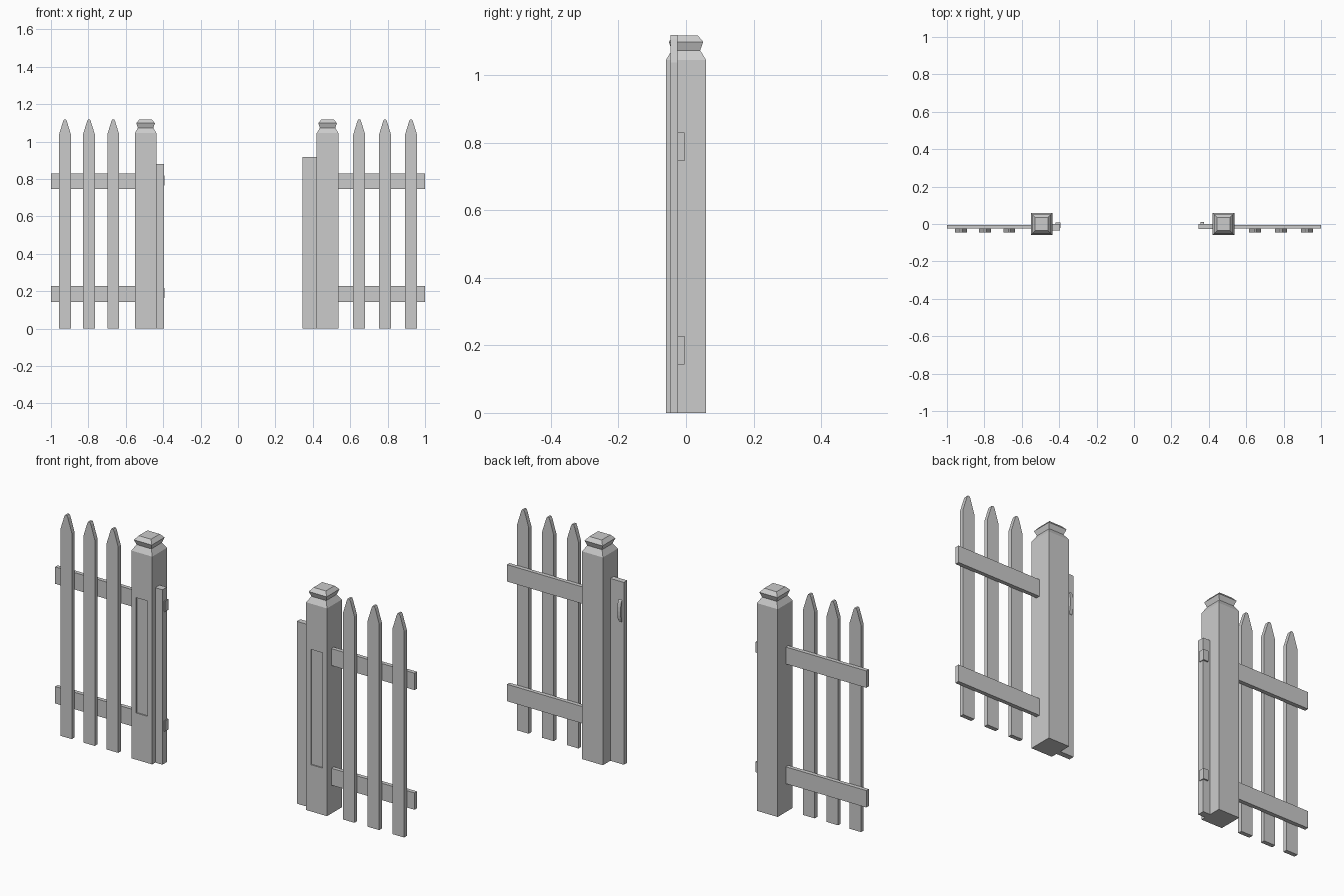
import bpy, bmesh
from math import sin, cos, pi

if "Cube" in bpy.data.objects:
    bpy.data.objects.remove(bpy.data.objects["Cube"])


def finish(name, bm):
    bmesh.ops.recalc_face_normals(bm, faces=bm.faces[:])
    me = bpy.data.meshes.new(name)
    bm.to_mesh(me)
    bm.free()
    ob = bpy.data.objects.new(name, me)
    bpy.context.collection.objects.link(ob)
    return ob


def prism(name, pts, d, lo, hi):
    """Extrude a closed profile from lo to hi; d maps (u, v, w) to xyz."""
    bm = bmesh.new()
    a = [bm.verts.new(d(u, v, lo)) for u, v in pts]
    b = [bm.verts.new(d(u, v, hi)) for u, v in pts]
    n = len(pts)
    bm.faces.new(a)
    bm.faces.new(b[::-1])
    for i in range(n):
        bm.faces.new((a[i], a[(i + 1) % n], b[(i + 1) % n], b[i]))
    return finish(name, bm)


def box(name, x0, x1, y0, y1, z0, z1):
    return prism(name, [(x0, z0), (x1, z0), (x1, z1), (x0, z1)],
                 lambda u, v, w: (u, w, v), y0, y1)


def post(name, cx):
    # stacked square sections: body, neck, flared cap, flat top
    bm = bmesh.new()
    rings = []
    for h, z in ((.058, 0), (.058, 1.045), (.041, 1.073), (.05, 1.098), (.034, 1.117)):
        rings.append([bm.verts.new((cx + sx * h, sy * h * 1.02, z))
                      for sx, sy in ((-1, -1), (1, -1), (1, 1), (-1, 1))])
    bm.faces.new(rings[0])
    bm.faces.new(rings[-1])
    front = None
    for k in range(len(rings) - 1):
        for i in range(4):
            j = (i + 1) % 4
            f = bm.faces.new((rings[k][i], rings[k][j], rings[k + 1][j], rings[k + 1][i]))
            if k == 0 and i == 0:
                front = f
    # recessed front panel
    bmesh.ops.inset_individual(bm, faces=[front], thickness=.01)
    for v in front.verts:
        v.co.x = cx + (.032 if v.co.x > cx else -.032)
        v.co.z = .815 if v.co.z > .5 else .235
    inner = bmesh.ops.extrude_discrete_faces(bm, faces=[front])["faces"][0]
    for v in inner.verts:
        v.co.y += .006
    return finish(name, bm)


# pointed pickets
picket = [(-.032, 0), (.032, 0), (.032, 1.037), (.010, 1.108), (.005, 1.118),
          (-.005, 1.118), (-.010, 1.108), (-.032, 1.037)]
for i, cx in enumerate((-.925, -.797, -.667, .648, .786, .925)):
    prism(f"picket_{i + 1}", [(cx + u, v) for u, v in picket],
          lambda u, v, w: (u, w, v), -.046, -.025)

# posts and rails
for side, cx, x0, x1 in (("left", -.494, -1, -.53), ("right", .479, .52, 1)):
    post(f"{side}_post", cx)
    for lvl, z in (("lower", .143), ("upper", .745)):
        box(f"{side}_{lvl}_rail", x0, x1, -.025, -.005, z, z + .085)

# gate stop boards
box("hinge_board", -.437, -.396, -.035, 0, 0, .88)
box("latch_board", .346, .422, -.027, 0, 0, .917)

# hinge plates wrapped round the back edge of the hinge board
for lvl, z in (("lower", .163), ("upper", .765)):
    box(f"{lvl}_hinge", -.42, -.392, -.022, .007, z, z + .053)

# arched latch handle on the back of the latch board
arc = [(.012 * sin(pi * i / 8), .77 - .055 * cos(pi * i / 8)) for i in range(9)]
prism("latch_handle", [(-.003, .715)] + arc + [(-.003, .825)],
      lambda u, v, w: (w, u, v), .356, .374)
